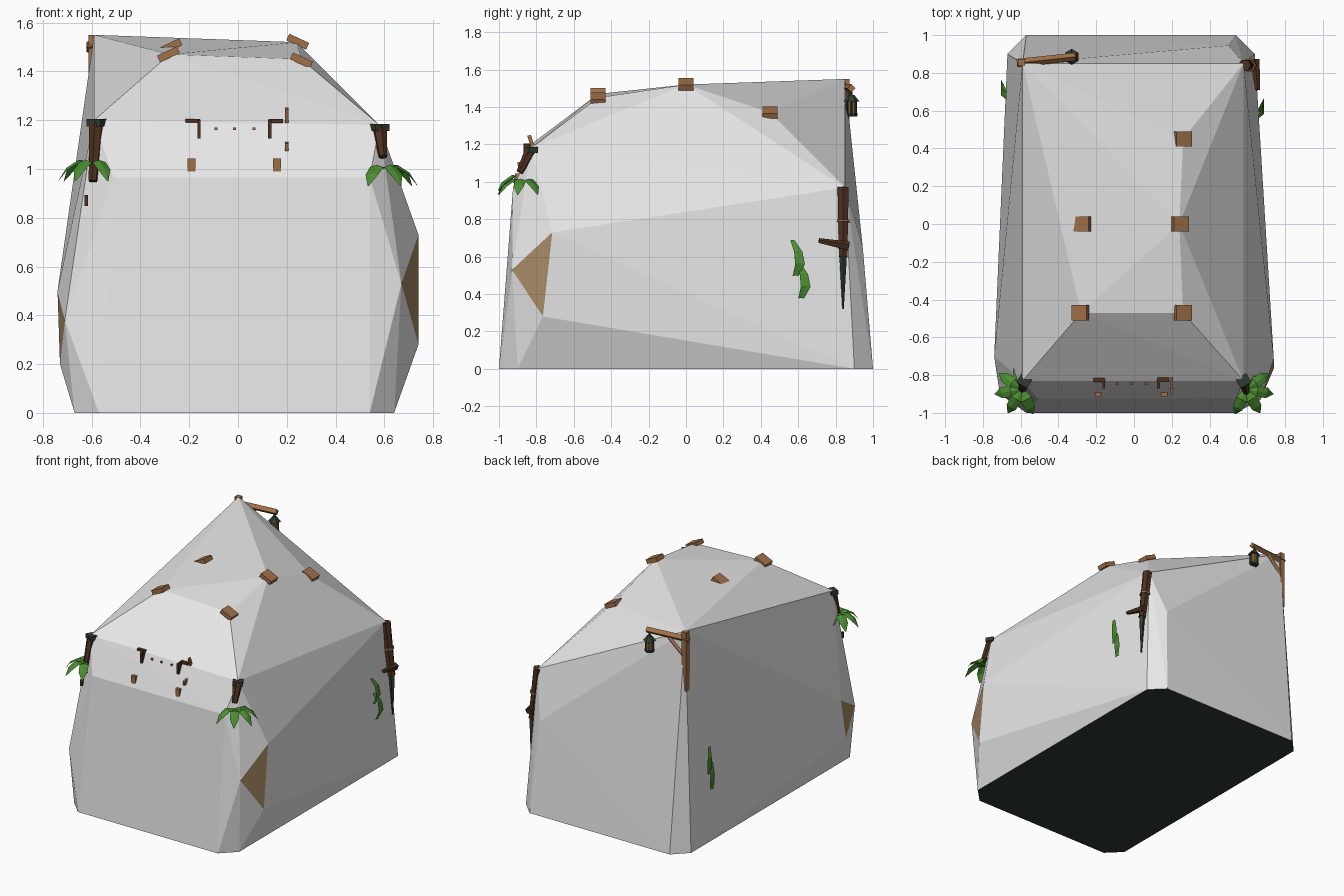
import bpy, bmesh, math
from mathutils import Vector

cube = bpy.data.objects.get("Cube")
if cube:
    bpy.data.objects.remove(cube, do_unlink=True)


def material(name, r, g, b):
    m = bpy.data.materials.new(name)
    m.use_nodes = True
    m.diffuse_color = (r, g, b, 1)
    m.node_tree.nodes["Principled BSDF"].inputs["Base Color"].default_value = (r, g, b, 1)
    return m


GREY = material("pale grey", 0.8, 0.8, 0.8)
TAN = material("tan patch", 0.38, 0.25, 0.13)
WOOD = material("light wood", 0.35, 0.16, 0.065)
BARK = material("dark wood", 0.075, 0.03, 0.013)
IRON = material("dark iron", 0.03, 0.045, 0.032)
LEAF = material("leaf green", 0.07, 0.27, 0.03)


def finish(name, bm, *mats):
    bmesh.ops.recalc_face_normals(bm, faces=bm.faces)
    me = bpy.data.meshes.new(name)
    bm.to_mesh(me)
    bm.free()
    for m in mats:
        me.materials.append(m)
    ob = bpy.data.objects.new(name, me)
    bpy.context.collection.objects.link(ob)
    return ob


def box(name, loc, size, mat, rot=(0, 0, 0)):
    bm = bmesh.new()
    bmesh.ops.create_cube(bm, size=1)
    bmesh.ops.scale(bm, vec=size, verts=bm.verts)
    ob = finish(name, bm, mat)
    ob.location, ob.rotation_euler = loc, rot
    return ob


def rod(name, a, b, r1, r2, mat, sides=6):
    """Tapered prism from point a to point b."""
    a, b = Vector(a), Vector(b)
    bm = bmesh.new()
    bmesh.ops.create_cone(bm, cap_ends=True, segments=sides, radius1=r1,
                          radius2=r2, depth=(b - a).length)
    ob = finish(name, bm, mat)
    ob.location = (a + b) / 2
    ob.rotation_euler = (b - a).to_track_quat('Z', 'Y').to_euler()
    return ob


def blade(name, path, widths, across):
    """Folded leaf strip along a path."""
    bm = bmesh.new()
    across = Vector(across)
    rows = []
    for p, w in zip(path, widths):
        p = Vector(p)
        rows.append([bm.verts.new(p - across * w + Vector((0, 0, -w * 0.3))),
                     bm.verts.new(p),
                     bm.verts.new(p + across * w + Vector((0, 0, -w * 0.3)))])
    for lo, hi in zip(rows, rows[1:]):
        for i in range(2):
            bm.faces.new((lo[i], lo[i + 1], hi[i + 1], hi[i]))
    return finish(name, bm, LEAF)


# Faceted shell stretched over the corner points
points = [
    (-.57, -1, 0), (.54, -1, 0), (.64, -.9, 0), (-.67, -.9, 0),
    (-.57, 1, 0), (.54, 1, 0), (.64, .9, 0), (-.67, .9, 0),
    (.67, -.93, .53), (.74, -.715, .73), (.74, -.765, .28),
    (-.74, -.7, .5), (-.71, -.9, .38), (-.73, -.77, .2),
    (-.51, -.925, .965), (.54, -.925, .965),
    (-.59, -.83, 1.2), (.58, -.83, 1.18),
    (-.28, -.47, 1.47), (.26, -.47, 1.45), (.24, 0, 1.52), (.26, .45, 1.37),
    (-.59, .85, 1.55), (.58, .85, .97), (.5, .945, .65)]
bm = bmesh.new()
for p in points:
    bm.verts.new(p)
bmesh.ops.convex_hull(bm, input=bm.verts)
for f in bm.faces:
    f.normal_update()
    if all(v.co.z < .01 for v in f.verts):
        f.material_index = 2
    elif all(v.co.y < -.69 and .15 < v.co.z < .75 for v in f.verts):
        f.material_index = 1
finish("shell", bm, GREY, TAN, IRON)

# Tilted roof blocks
blocks = [(-.285, -.47, 1.47, -1), (.26, -.47, 1.445, 1), (.245, 0, 1.522, 1),
          (.26, .45, 1.37, 1), (-.275, 0, 1.503, -1)]
for x, y, z, side in blocks:
    box("roof_block", (x, y, z), (.09, .08, .03), WOOD, (0, side * math.radians(25), 0))

# Front posts with dark caps and drooping leaf clusters
for side, z in ((-1, 1.19), (1, 1.17)):
    x = side * .58
    rod("front_post", (x + side * .015, -.89, z - .24 if side < 0 else z - .12),
        (x, -.83, z), .018, .032, BARK)
    box("front_post_cap", (x, -.83, z), (.065, .055, .03), IRON, (0, 0, side * .5))
    root = Vector((x + side * .015, -.875, z - .165))
    for deg in (-115, -60, -10, 35, 80):
        a = math.radians(deg)
        d = Vector((side * math.cos(a), math.sin(a), 0))
        path = [root, root + d * .06 + Vector((0, 0, .012)),
                root + d * .11 - Vector((0, 0, .02)), root + d * .145 - Vector((0, 0, .075))]
        blade("corner_leaf", path, (.012, .03, .028, .002), (-d.y, d.x, 0))

# Rear dark post with ring, side branch and root spike
rod("rear_post", (.632, .84, .6), (.585, .84, .97), .026, .034, BARK)
rod("rear_post_ring", (.609, .84, .785), (.608, .84, .797), .038, .038, WOOD)
rod("rear_post_branch", (.64, .87, .655), (.655, .71, .685), .026, .014, BARK, 5)
rod("rear_post_spike", (.64, .84, .32), (.634, .84, .62), .004, .022, IRON, 5)

# Lantern post, beam and brace
box("lantern_post", (-.595, .855, 1.34), (.036, .036, .42), WOOD)
rod("lantern_beam", (-.62, .852, 1.5), (-.31, .885, 1.5), .022, .022, WOOD, 4)
rod("lantern_brace", (-.585, .862, 1.38), (-.47, .872, 1.49), .014, .014, WOOD, 4)

# Hanging lantern built from stacked rings
lx, ly = -.33, .885
for name, z1, z2, r1, r2, mat in (
        ("lantern_hook", 1.46, 1.5, .006, .006, IRON),
        ("lantern_roof", 1.43, 1.465, .042, .014, IRON),
        ("lantern_glass", 1.365, 1.43, .026, .026, WOOD),
        ("lantern_base", 1.35, 1.365, .03, .034, IRON)):
    rod(name, (lx, ly, z1), (lx, ly, z2), r1, r2, mat)
for i in range(6):
    a = math.tau * i / 6
    px, py = lx + .029 * math.cos(a), ly + .029 * math.sin(a)
    rod("lantern_bar", (px, py, 1.355), (px, py, 1.435), .005, .005, IRON, 4)

# Front window brackets, pegs and blocks
for side in (-1, 1):
    x = -.015 + side * .145
    box("bracket_upright", (x, -.845, 1.163), (.014, .05, .075), BARK)
    box("bracket_arm", (x + side * .025, -.825, 1.197), (.06, .025, .015), BARK)
    box("front_block", (-.015 + side * .175, -.9, 1.015), (.033, .03, .057), WOOD)
for x in (-.09, -.015, .065):
    box("peg", (x, -.846, 1.165), (.012, .012, .012), WOOD)
box("upper_slat", (.2, -.83, 1.22), (.013, .02, .06), WOOD, (.3, 0, 0))
box("lower_slat", (.2, -.87, 1.095), (.013, .06, .03), WOOD, (.2, 0, 0))
box("corner_peg", (-.622, -.87, .87), (.014, .04, .045), BARK)

# Vines on the two sides
for side, x, y, z in ((1, .668, .6, .53), (-1, -.685, .7, .53)):
    for k, (lo, hi) in enumerate(((-.15, .04), (-.03, .16))):
        path = [(x + side * b, y + dy - side * .015 * (2 * k - 1), z + lo + (hi - lo) * t)
                for b, dy, t in ((0, 0, 0), (.02, .025, .35), (.015, .015, .7), (-.01, -.015, 1))]
        blade("side_vine", path, (.015, .026, .022, .012), (0, 1, 0))
